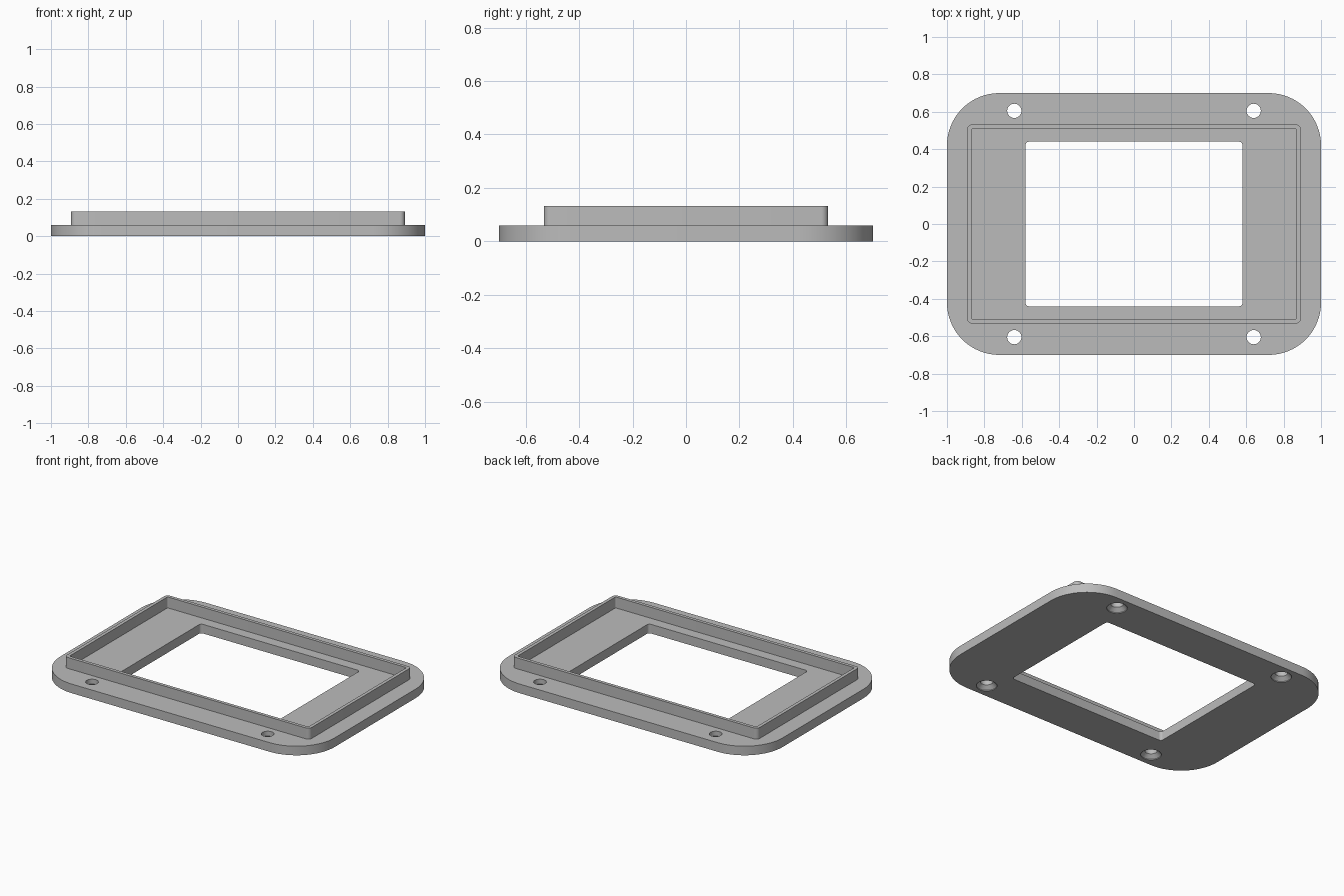
import bpy, bmesh, math

if "Cube" in bpy.data.objects:
    bpy.data.objects.remove(bpy.data.objects["Cube"])

PLATE_TOP, RIM_TOP = 0.06, 0.132

grey = bpy.data.materials.new("plain grey")
grey.diffuse_color = (0.5, 0.5, 0.5, 1)
grey.use_nodes = True
grey.node_tree.nodes["Principled BSDF"].inputs["Base Color"].default_value = grey.diffuse_color


def rounded_rect(hx, hy, r, seg):
    """Outline of a rounded rectangle, counter-clockwise."""
    pts = []
    for i, (sx, sy) in enumerate([(1, 1), (-1, 1), (-1, -1), (1, -1)]):
        for k in range(seg + 1):
            a = (i + k / seg) * math.pi / 2
            pts.append((sx * (hx - r) + r * math.cos(a), sy * (hy - r) + r * math.sin(a)))
    return pts


def make_object(name, bm):
    bmesh.ops.recalc_face_normals(bm, faces=bm.faces)
    mesh = bpy.data.meshes.new(name)
    bm.to_mesh(mesh)
    bm.free()
    mesh.materials.append(grey)
    ob = bpy.data.objects.new(name, mesh)
    bpy.context.collection.objects.link(ob)
    return ob


def loft(bm, rings, closed=False):
    """Bridge equal-length rings; cap the ends unless the section is closed."""
    loops = [[bm.verts.new(p) for p in ring] for ring in rings]
    n = len(loops[0])
    pairs = list(zip(loops, loops[1:])) + ([(loops[-1], loops[0])] if closed else [])
    for a, b in pairs:
        for i in range(n):
            j = (i + 1) % n
            bm.faces.new((a[i], a[j], b[j], b[i]))
    if not closed:
        bm.faces.new(loops[0])
        bm.faces.new(loops[-1])


def at(outline, z):
    return [(x, y, z) for x, y in outline]


def smooth(ob):
    bpy.ops.object.select_all(action='DESELECT')
    ob.select_set(True)
    bpy.context.view_layer.objects.active = ob
    bpy.ops.object.shade_smooth_by_angle(angle=math.radians(30))


# Base plate
bm = bmesh.new()
outline = rounded_rect(1.0, 0.7, 0.28, 16)
loft(bm, [at(outline, 0), at(outline, PLATE_TOP)])
plate = make_object("base_plate", bm)

# Cutter: window opening plus four countersunk screw holes
bm = bmesh.new()
window = rounded_rect(0.58, 0.44, 0.018, 5)
loft(bm, [at(window, -0.05), at(window, 0.2)])
profile = [(0.062, -0.05), (0.062, 0.005), (0.038, 0.028), (0.038, 0.2)]
for sx in (-1, 1):
    for sy in (-1, 1):
        loft(bm, [[(sx * 0.64 + r * math.cos(k * math.tau / 32),
                    sy * 0.605 + r * math.sin(k * math.tau / 32), z)
                   for k in range(32)] for r, z in profile])
cutter = make_object("opening_cutter", bm)
cutter.hide_render = True

mod = plate.modifiers.new("openings", 'BOOLEAN')
mod.operation = 'DIFFERENCE'
mod.solver = 'EXACT'
mod.object = cutter
bpy.context.view_layer.objects.active = plate
bpy.ops.object.modifier_apply(modifier=mod.name)
bpy.data.objects.remove(cutter)
smooth(plate)

# Raised rim around the window
bm = bmesh.new()
outer = rounded_rect(0.892, 0.532, 0.026, 6)
inner = rounded_rect(0.87, 0.51, 0.01, 6)
loft(bm, [at(outer, PLATE_TOP), at(outer, RIM_TOP),
          at(inner, RIM_TOP), at(inner, PLATE_TOP)], closed=True)
smooth(make_object("raised_rim", bm))
